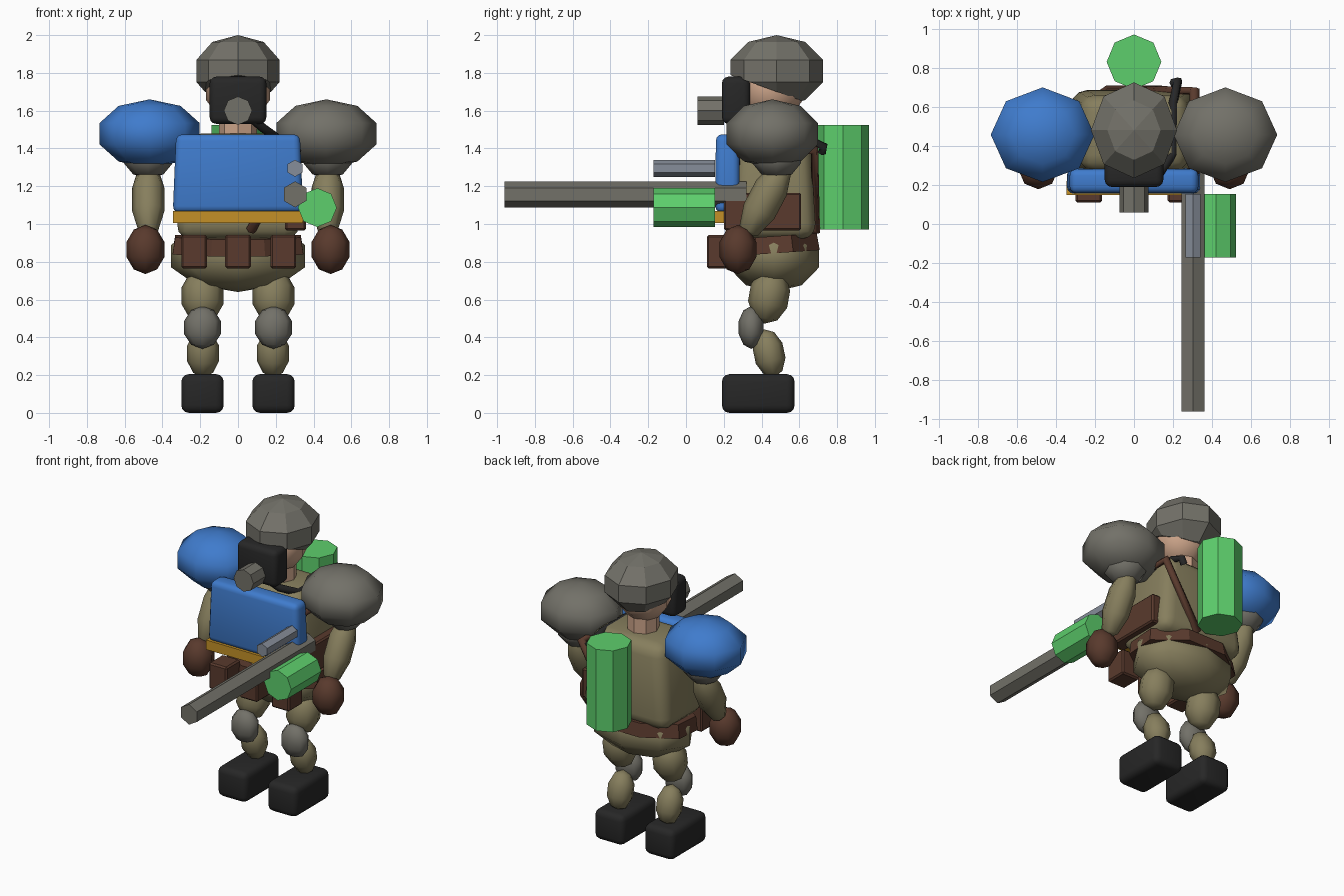
import bpy, bmesh
from math import radians
from mathutils import Matrix, Vector

cube = bpy.data.objects.get("Cube")
if cube:
    bpy.data.objects.remove(cube, do_unlink=True)


def material(name, rgb):
    m = bpy.data.materials.new(name)
    m.use_nodes = True
    m.diffuse_color = (*rgb, 1)
    m.node_tree.nodes["Principled BSDF"].inputs["Base Color"].default_value = (*rgb, 1)
    return m


GREY = material("armour grey", (0.17, 0.165, 0.14))
BLUE = material("armour blue", (0.05, 0.2, 0.61))
GREEN = material("canister green", (0.11, 0.62, 0.15))
TAN = material("cloth tan", (0.24, 0.21, 0.11))
BROWN = material("leather brown", (0.1, 0.042, 0.026))
BLACK = material("rubber black", (0.02, 0.02, 0.02))
GOLD = material("trim gold", (0.55, 0.28, 0.02))
SKIN = material("skin", (0.6, 0.37, 0.25))
STEEL = material("scope steel", (0.24, 0.27, 0.32))


def finish(name, bm, mat, loc, tilt=0, smooth=False):
    bmesh.ops.recalc_face_normals(bm, faces=bm.faces)
    mesh = bpy.data.meshes.new(name)
    bm.to_mesh(mesh)
    bm.free()
    mesh.materials.append(mat)
    for p in mesh.polygons:
        p.use_smooth = smooth
    ob = bpy.data.objects.new(name, mesh)
    ob.location = loc
    ob.rotation_euler.x = radians(tilt)
    bpy.context.collection.objects.link(ob)
    return ob


def ball(name, mat, loc, half, tilt=0, cut=None):
    """Eight-sided ellipsoid given by its half extents, optionally cut flat below."""
    bm = bmesh.new()
    bmesh.ops.create_uvsphere(bm, u_segments=8, v_segments=5, radius=1)
    bmesh.ops.scale(bm, vec=(half[0] / 0.95, half[1] / 0.95, half[2]), verts=bm.verts)
    if cut:
        bmesh.ops.bisect_plane(bm, geom=bm.verts[:] + bm.edges[:] + bm.faces[:],
                               plane_co=cut[0], plane_no=cut[1], clear_inner=True)
        bmesh.ops.holes_fill(bm, edges=[e for e in bm.edges if e.is_boundary])
    return finish(name, bm, mat, loc, tilt, smooth=cut is None)


def box(name, mat, low, high, bevel=0.01, taper=(1, 1)):
    """Box between two corners, with rounded edges and a narrower top."""
    low, high = Vector(low), Vector(high)
    size = high - low
    bm = bmesh.new()
    bmesh.ops.create_cube(bm, size=1)
    for v in bm.verts:
        if v.co.z > 0:
            v.co.x *= taper[0]
            v.co.y *= taper[1]
        v.co = Vector(a * b for a, b in zip(v.co, size))
    ob = finish(name, bm, mat, (low + high) / 2, smooth=bevel > 0.02)
    if bevel:
        mod = ob.modifiers.new("rounding", 'BEVEL')
        mod.width = bevel
        mod.segments = 3 if bevel > 0.02 else 1
    return ob


def tube(name, mat, loc, radius, length, sides, tilt=90):
    """Straight prism, lying along y unless the tilt is zero."""
    bm = bmesh.new()
    bmesh.ops.create_cone(bm, cap_ends=True, segments=sides, radius1=radius,
                          radius2=radius, depth=length)
    return finish(name, bm, mat, loc, tilt)


def strap(name, mat, points, radius, closed=False):
    cu = bpy.data.curves.new(name, 'CURVE')
    cu.dimensions = '3D'
    cu.bevel_depth = radius
    cu.bevel_resolution = 1
    cu.use_fill_caps = True
    sp = cu.splines.new('POLY')
    sp.points.add(len(points) - 1)
    for p, co in zip(sp.points, points):
        p.co = (*co, 1)
    sp.use_cyclic_u = closed
    cu.materials.append(mat)
    ob = bpy.data.objects.new(name, cu)
    bpy.context.collection.objects.link(ob)
    bpy.ops.object.select_all(action='DESELECT')
    ob.select_set(True)
    bpy.context.view_layer.objects.active = ob
    bpy.ops.object.convert(target='MESH')


# Head
ball("head", SKIN, (0, 0.45, 1.71), (0.17, 0.17, 0.17))
tube("neck", SKIN, (0, 0.46, 1.51), 0.1, 0.2, 8, 0)
ball("helmet", GREY, (0, 0.48, 1.81), (0.22, 0.245, 0.19),
     cut=((0, 0, -0.11), (0, 0.36, 1)))
box("face_mask", BLACK, (-0.15, 0.19, 1.53), (0.15, 0.34, 1.78), 0.035)
tube("mask_filter", GREY, (0, 0.13, 1.6), 0.075, 0.14, 8)
strap("air_hose", BLACK, [(0.06, 0.22, 1.57), (0.13, 0.26, 1.51), (0.2, 0.36, 1.46),
                          (0.2, 0.62, 1.46), (0.225, 0.73, 1.41), (0.2, 0.72, 1.38)], 0.024)

# Torso
box("torso", TAN, (-0.33, 0.24, 0.92), (0.33, 0.69, 1.48), 0.08, (0.82, 0.85))
box("chest_plate", BLUE, (-0.345, 0.155, 1.06), (0.345, 0.285, 1.475), 0.035, (0.95, 0.95))
box("plate_trim", GOLD, (-0.345, 0.148, 1.005), (0.345, 0.22, 1.07), 0)
ball("pelvis", TAN, (0, 0.465, 0.83), (0.355, 0.24, 0.19))
strap("sling", BROWN, [(0.31, 0.68, 1.39), (0.07, 0.69, 0.97), (0.07, 0.24, 0.97),
                       (0.31, 0.27, 1.39)], 0.028, True)
tube("back_canister", GREEN, (0, 0.83, 1.2475), 0.14, 0.555, 8, 0)

# Belt and pouches
belt = bmesh.new()
bmesh.ops.create_cone(belt, cap_ends=True, segments=8, radius1=1, radius2=0.96, depth=0.09)
bmesh.ops.rotate(belt, verts=belt.verts, matrix=Matrix.Rotation(radians(22.5), 3, 'Z'))
bmesh.ops.scale(belt, vec=(0.375, 0.26, 1), verts=belt.verts)
finish("belt", belt, BROWN, (0, 0.465, 0.89), 4)
for label, x in (("right", -0.232), ("middle", 0), ("left", 0.24)):
    box(label + "_pouch", BROWN, (x - 0.068, 0.11, 0.765), (x + 0.068, 0.26, 0.942))

# Arms and legs
for label, s, pad in (("right", -1, BLUE), ("left", 1, GREY)):
    ball(label + "_shoulder_pad", pad, (s * 0.468, 0.457, 1.478), (0.265, 0.242, 0.182))
    ball(label + "_upper_arm", GREY, (s * 0.475, 0.48, 1.36), (0.13, 0.13, 0.12))
    ball(label + "_forearm", TAN, (s * 0.475, 0.42, 1.13), (0.085, 0.09, 0.23), -28)
    ball(label + "_glove", BROWN, (s * 0.49, 0.275, 0.865), (0.1, 0.097, 0.13))
    ball(label + "_thigh", TAN, (s * 0.188, 0.44, 0.62), (0.11, 0.105, 0.15), -10)
    ball(label + "_knee_pad", GREY, (s * 0.188, 0.345, 0.452), (0.097, 0.066, 0.113))
    ball(label + "_shin", TAN, (s * 0.185, 0.44, 0.315), (0.085, 0.08, 0.13), 12)
    left_x = s * 0.188 - 0.112
    box(label + "_boot", BLACK, (left_x, 0.19, 0), (left_x + 0.224, 0.575, 0.205), 0.04)

# Long gun carried on the left side
tube("gun_barrel", GREY, (0.302, -0.32, 1.157), 0.069, 1.28, 6)
tube("gun_scope", STEEL, (0.302, -0.01, 1.295), 0.045, 0.325, 6)
tube("gun_canister", GREEN, (0.42, -0.01, 1.087), 0.103, 0.325, 8)
box("gun_stock", BROWN, (0.25, 0.2, 0.965), (0.36, 0.61, 1.165))
